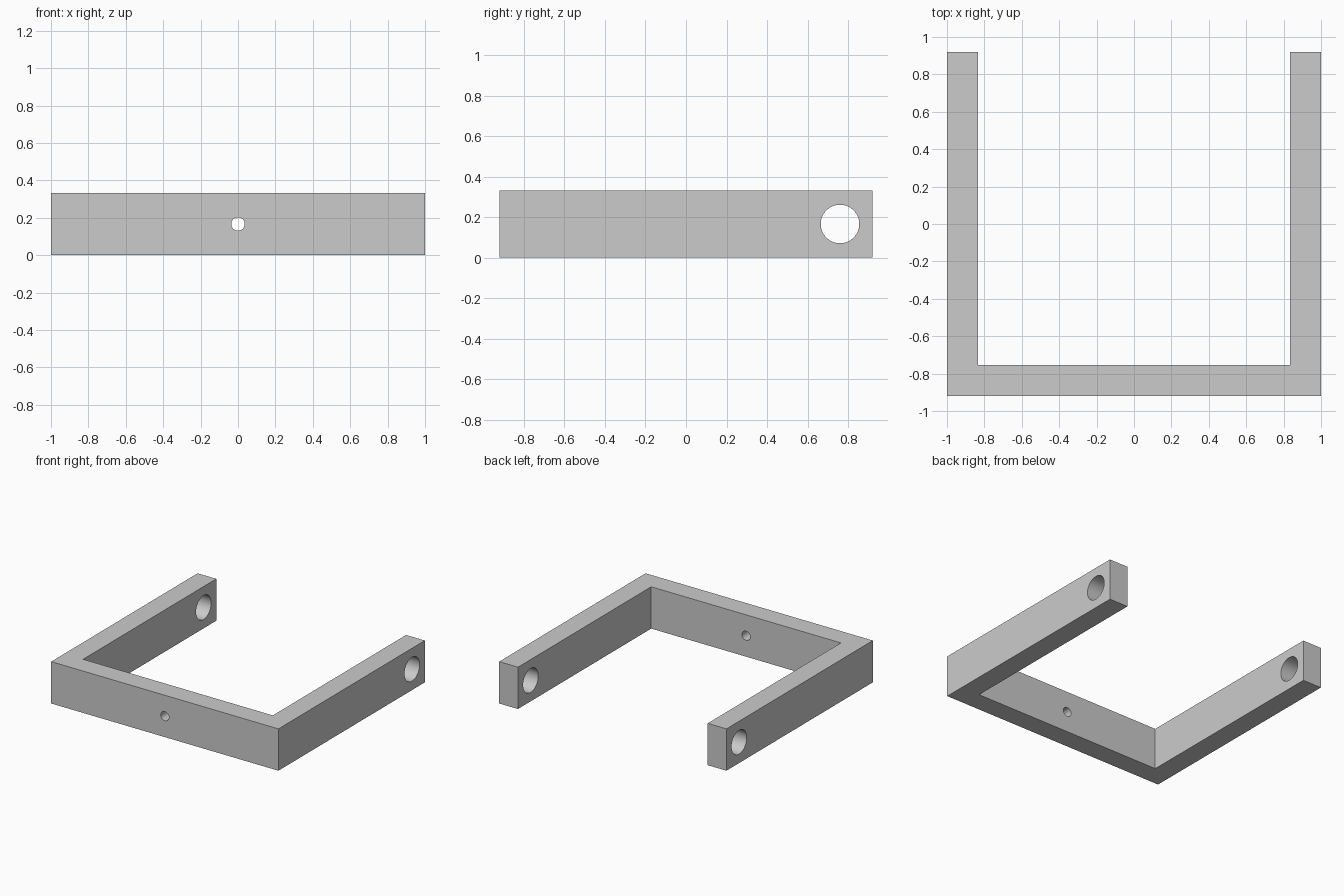
import bpy
import bmesh
from math import pi

default = bpy.data.objects.get("Cube")
if default:
    bpy.data.objects.remove(default, do_unlink=True)

HALF_X, HALF_Y, HEIGHT, WALL = 1.0, 0.92, 0.333, 0.165

grey = bpy.data.materials.new("light_grey")
grey.use_nodes = True
colour = (0.6, 0.6, 0.6, 1)
grey.diffuse_color = colour
grey.node_tree.nodes["Principled BSDF"].inputs["Base Color"].default_value = colour

# U-shaped bracket: a flat profile extruded upwards
inner_x, inner_y = HALF_X - WALL, -HALF_Y + WALL
right_half = [(-inner_x, inner_y), (-inner_x, HALF_Y),
              (-HALF_X, HALF_Y), (-HALF_X, -HALF_Y)]
profile = right_half + [(-x, y) for x, y in reversed(right_half)]

bm = bmesh.new()
base = bm.faces.new([bm.verts.new((x, y, 0)) for x, y in profile])
top = bmesh.ops.extrude_face_region(bm, geom=[base])["geom"]
bmesh.ops.translate(bm, vec=(0, 0, HEIGHT),
                    verts=[v for v in top if isinstance(v, bmesh.types.BMVert)])
bmesh.ops.recalc_face_normals(bm, faces=bm.faces)
mesh = bpy.data.meshes.new("bracket")
bm.to_mesh(mesh)
bm.free()
bracket = bpy.data.objects.new("bracket", mesh)
bpy.context.collection.objects.link(bracket)
mesh.materials.append(grey)


def drill(name, radius, depth, location, rotation):
    """Cut a round hole through the bracket."""
    bpy.ops.mesh.primitive_cylinder_add(vertices=64, radius=radius, depth=depth,
                                        location=location, rotation=rotation)
    cutter = bpy.context.object
    cutter.name = name
    cutter.data.materials.append(grey)
    cut = bracket.modifiers.new(name, 'BOOLEAN')
    cut.operation = 'DIFFERENCE'
    cut.solver = 'EXACT'
    cut.object = cutter
    bpy.context.view_layer.objects.active = bracket
    bpy.ops.object.modifier_apply(modifier=name)
    bpy.data.objects.remove(cutter, do_unlink=True)


# Pivot holes through both arms, and the small screw hole in the front bar
drill("pivot_hole", 0.095, 3, (0, 0.76, HEIGHT / 2), (0, pi / 2, 0))
drill("screw_hole", 0.036, 0.5, (0, -HALF_Y + WALL / 2, HEIGHT / 2), (pi / 2, 0, 0))

bpy.ops.object.select_all(action='DESELECT')
bracket.select_set(True)
bpy.context.view_layer.objects.active = bracket
bpy.ops.object.shade_smooth_by_angle(angle=pi / 6)
